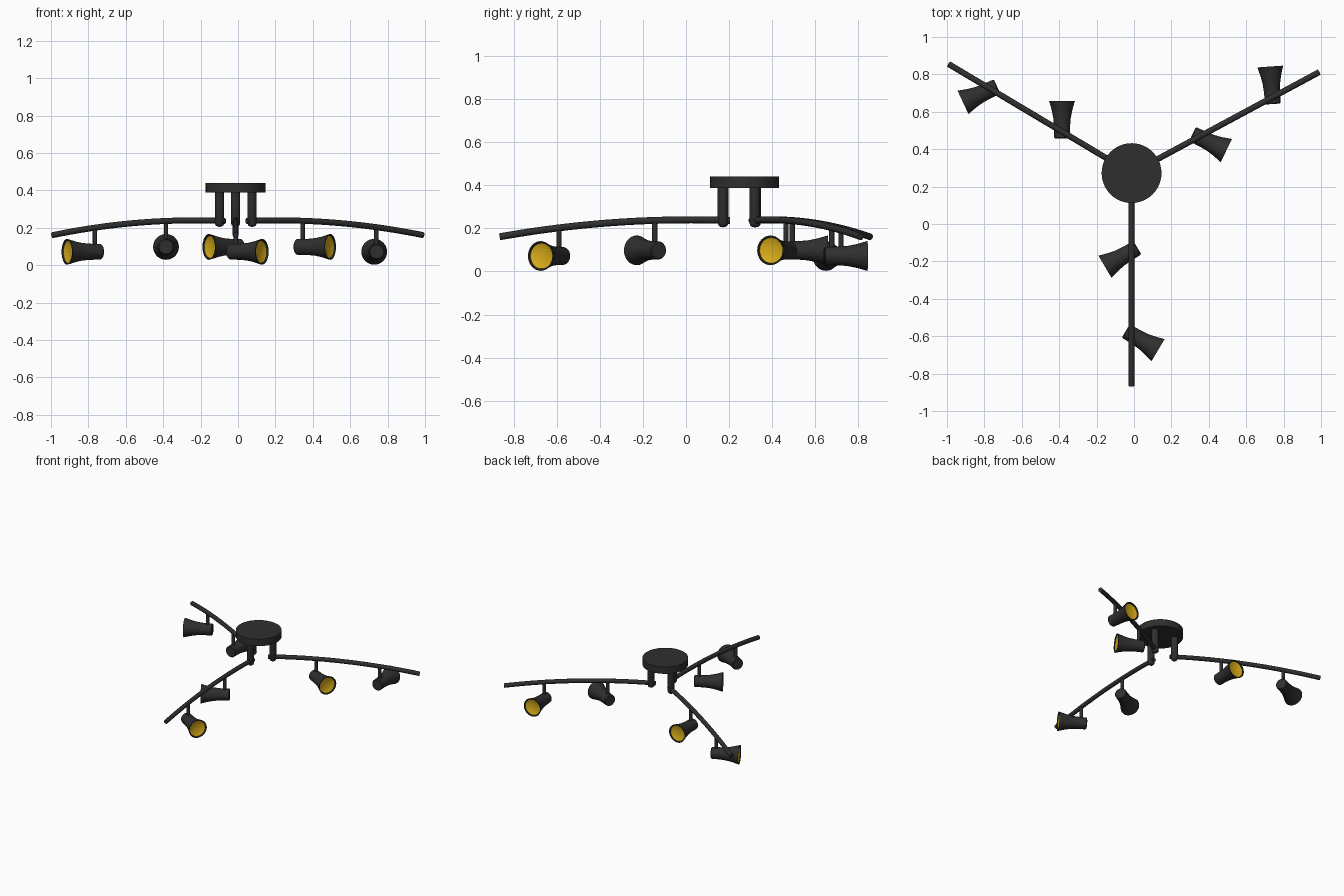
import bpy, bmesh, math
from mathutils import Matrix, Vector

if "Cube" in bpy.data.objects:
    bpy.data.objects.remove(bpy.data.objects["Cube"])

CX, CY = -0.013, 0.272


def material(name, rgb):
    m = bpy.data.materials.new(name)
    m.diffuse_color = (*rgb, 1)
    m.use_nodes = True
    m.node_tree.nodes["Principled BSDF"].inputs["Base Color"].default_value = m.diffuse_color
    return m


black = material("black_metal", (0.028, 0.028, 0.028))
amber = material("amber_reflector", (0.7, 0.42, 0.01))


def lathe(name, profile, mat, matrix, sides=32):
    """Revolve (radius, height) points around local z."""
    bm = bmesh.new()
    vs = [bm.verts.new((r, 0, h)) for r, h in profile]
    es = [bm.edges.new(p) for p in zip(vs, vs[1:])]
    bmesh.ops.spin(bm, geom=vs + es, cent=(0, 0, 0), axis=(0, 0, 1),
                   angle=math.tau, steps=sides, use_merge=True)
    bmesh.ops.remove_doubles(bm, verts=bm.verts, dist=1e-5)
    bmesh.ops.recalc_face_normals(bm, faces=bm.faces)
    me = bpy.data.meshes.new(name)
    bm.to_mesh(me)
    bm.free()
    ob = bpy.data.objects.new(name, me)
    bpy.context.collection.objects.link(ob)
    ob.matrix_world = matrix
    me.materials.append(mat)
    bpy.ops.object.select_all(action='DESELECT')
    ob.select_set(True)
    bpy.context.view_layer.objects.active = ob
    bpy.ops.object.shade_smooth_by_angle(angle=math.radians(35))
    return ob


def arm_z(r):
    return 0.24 - 0.1 * (r - 0.25) ** 2


def polar(r, deg, z):
    a = math.radians(deg)
    return Vector((CX + r * math.cos(a), CY + r * math.sin(a), z))


# Ceiling canopy
lathe("ceiling_canopy", [(0, 0.388), (0.16, 0.388), (0.16, 0.441), (0, 0.441)],
      black, Matrix.Translation((CX, CY, 0)), 48)

post_profile = [(0, 0.205), (0.013, 0.207), (0.021, 0.214), (0.025, 0.225),
                (0.025, 0.4), (0, 0.4)]
shade_profile = [(0, -0.036), (0.037, -0.036), (0.042, -0.031), (0.043, 0.03),
                 (0.047, 0.075), (0.055, 0.115), (0.069, 0.165),
                 (0.063, 0.165), (0.057, 0.15), (0, 0.145)]
glow_profile = [(0.0595, 0.158), (0.05, 0.154), (0.03, 0.149), (0, 0.147)]

# Arm angle, then (radius along arm, lamp heading, axis height) for each lamp
arms = {
    "right": (28.3, [(0.407, -26, 0.098), (0.855, 94, 0.072)]),
    "left": (149.2, [(0.433, 90, 0.098), (0.875, 205, 0.072)]),
    "front": (270, [(0.417, 210.5, 0.098), (0.862, -31, 0.072)]),
}

for side, (angle, lamps) in arms.items():
    # Hanging post
    lathe(side + "_post", post_profile, black,
          Matrix.Translation(polar(0.1, angle, 0)))

    # Curved arm rod
    cu = bpy.data.curves.new(side + "_arm", 'CURVE')
    cu.dimensions = '3D'
    cu.bevel_depth = 0.016
    cu.bevel_resolution = 4
    cu.use_fill_caps = True
    sp = cu.splines.new('POLY')
    n = 24
    sp.points.add(n)
    for i, p in enumerate(sp.points):
        r = 0.068 + (1.138 - 0.068) * i / n
        p.co = (*polar(r, angle, arm_z(r)), 1)
    sp.use_smooth = True
    cu.materials.append(black)
    bpy.context.collection.objects.link(bpy.data.objects.new(side + "_arm", cu))

    # Spotlights: stem, flared shade and recessed reflector
    for place, (r, heading, z) in zip(("inner", "outer"), lamps):
        base = f"{side}_{place}_"
        lathe(base + "stem", [(0, z), (0.012, z), (0.012, arm_z(r)), (0, arm_z(r))],
              black, Matrix.Translation(polar(r, angle, 0)), 16)
        m = (Matrix.Translation(polar(r, angle, z))
             @ Matrix.Rotation(math.radians(heading), 4, 'Z')
             @ Matrix.Rotation(math.pi / 2, 4, 'Y'))
        lathe(base + "shade", shade_profile, black, m)
        lathe(base + "reflector", glow_profile, amber, m)
